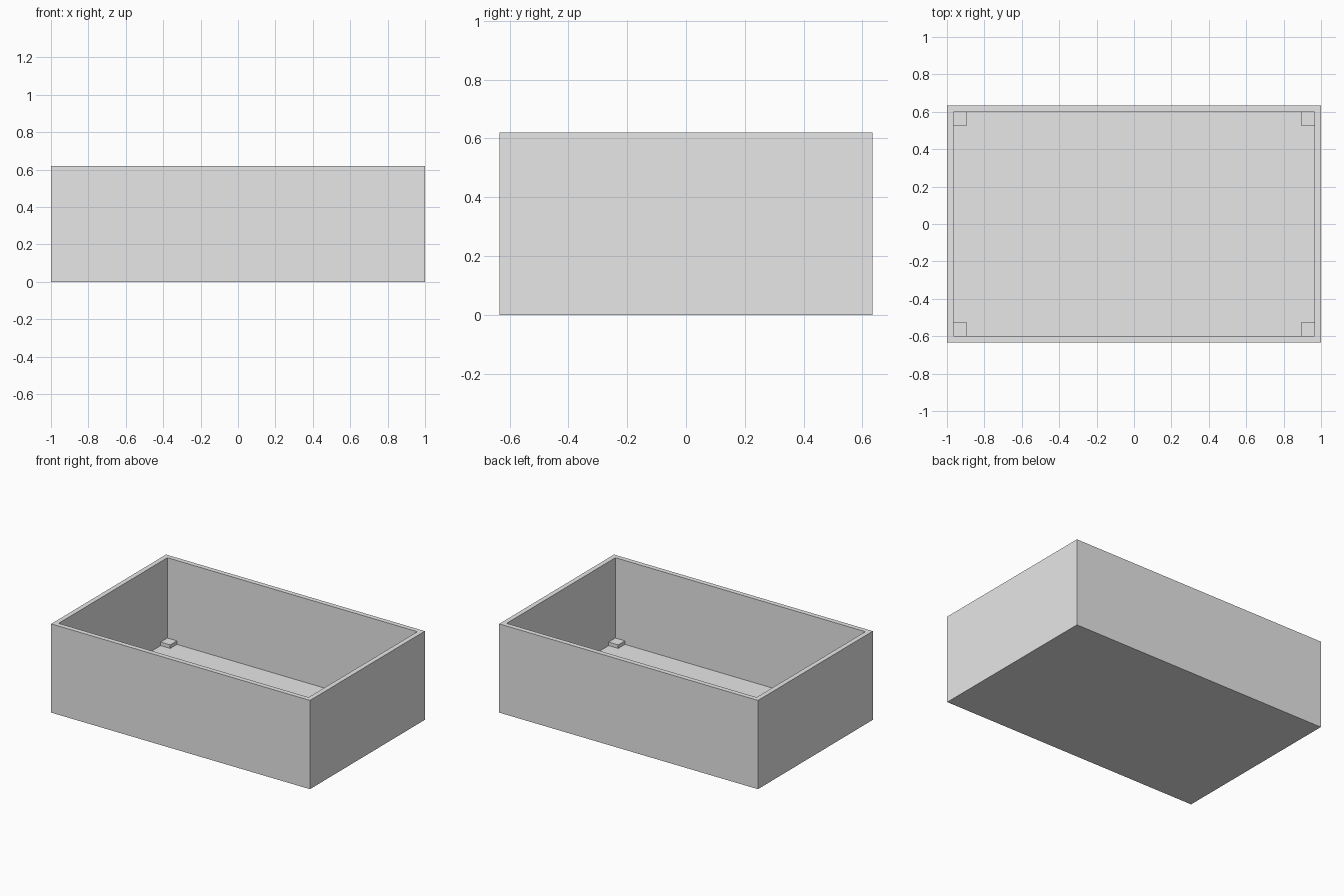
import bpy
import bmesh
from mathutils import Matrix, Vector

cube = bpy.data.objects.get("Cube")
if cube:
    bpy.data.objects.remove(cube, do_unlink=True)

LENGTH, WIDTH, HEIGHT = 2.0, 1.268, 0.62
WALL = 0.034          # wall and floor thickness
PAD = 0.074           # side of the square corner pads
PAD_HEIGHT = 0.025

grey = bpy.data.materials.new("light grey")
grey.use_nodes = True
grey.diffuse_color = (0.8, 0.8, 0.8, 1)
grey.node_tree.nodes["Principled BSDF"].inputs["Base Color"].default_value = grey.diffuse_color


def box_mesh(size, centre):
    """Start a bmesh holding one box."""
    bm = bmesh.new()
    place = Matrix.Translation(centre) @ Matrix.Diagonal((*size, 1))
    bmesh.ops.create_cube(bm, size=1, matrix=place)
    return bm


def finish(bm, name):
    mesh = bpy.data.meshes.new(name)
    bm.to_mesh(mesh)
    bm.free()
    mesh.materials.append(grey)
    obj = bpy.data.objects.new(name, mesh)
    bpy.context.collection.objects.link(obj)
    return obj


# Open tray: inset the top of a block, then sink it down to the floor
bm = box_mesh((LENGTH, WIDTH, HEIGHT), (0, 0, HEIGHT / 2))
bm.normal_update()
top = max(bm.faces, key=lambda f: f.calc_center_median().z)
bmesh.ops.inset_region(bm, faces=[top], thickness=WALL, use_even_offset=True)
well = bmesh.ops.extrude_face_region(bm, geom=[top])
sunk = [v for v in well["geom"] if isinstance(v, bmesh.types.BMVert)]
bmesh.ops.translate(bm, verts=sunk, vec=Vector((0, 0, WALL - HEIGHT)))
if top.is_valid:
    bmesh.ops.delete(bm, geom=[top], context="FACES_ONLY")
bmesh.ops.recalc_face_normals(bm, faces=bm.faces)
finish(bm, "open_tray")

# Low square pads in the four inner corners
for x_name, sx in (("right", -1), ("left", 1)):
    for y_name, sy in (("front", -1), ("back", 1)):
        centre = (sx * (LENGTH / 2 - WALL - PAD / 2),
                  sy * (WIDTH / 2 - WALL - PAD / 2),
                  WALL + PAD_HEIGHT / 2)
        finish(box_mesh((PAD, PAD, PAD_HEIGHT), centre), f"{y_name}_{x_name}_corner_pad")
